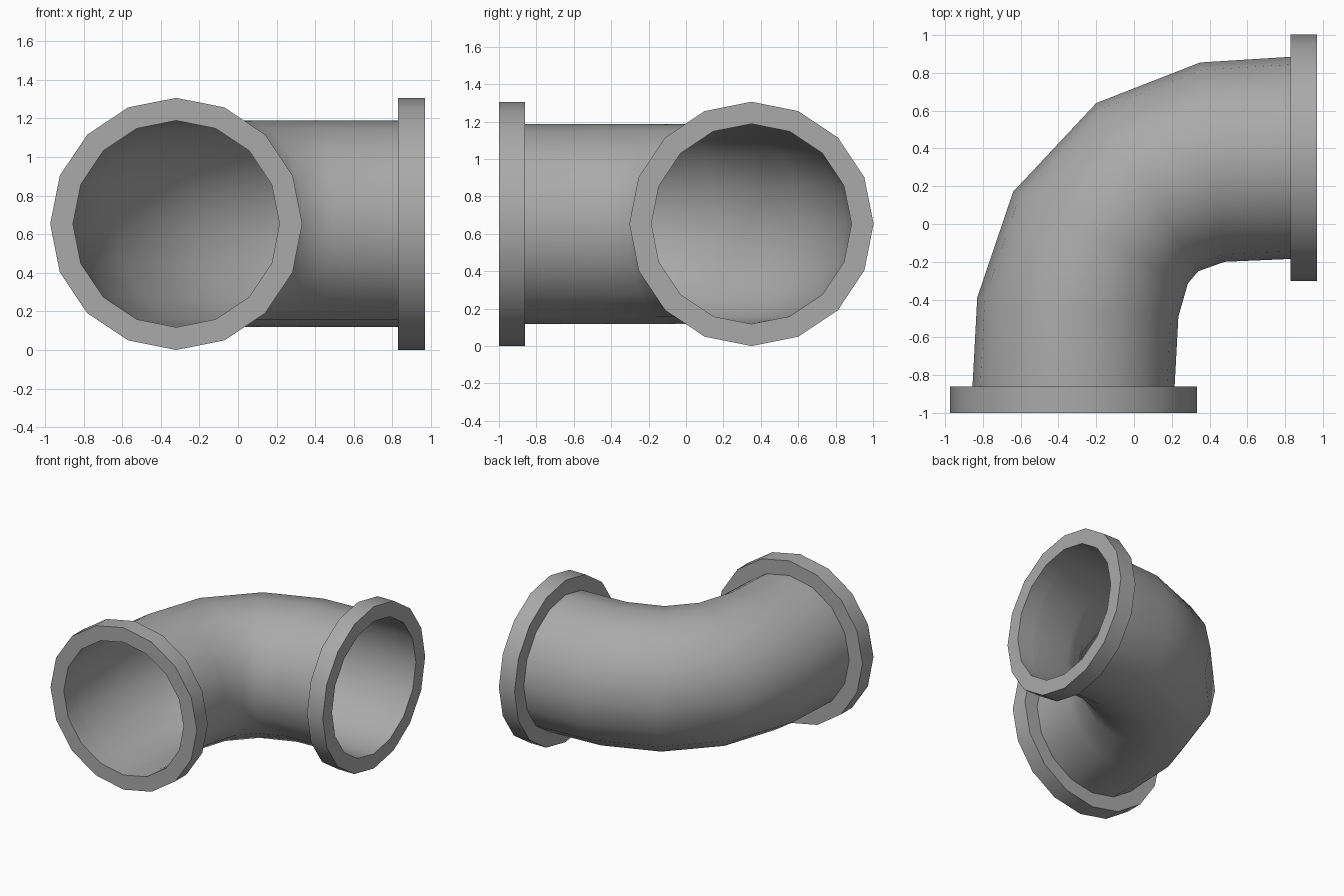
import bpy, bmesh, math
from mathutils import Vector

old = bpy.data.objects.get("Cube")
if old:
    bpy.data.objects.remove(old, do_unlink=True)

SIDES = 16
AXIS_Z = 0.653
BORE = 0.535
RIM = 0.653

grey = bpy.data.materials.new("pipe grey")
grey.use_nodes = True
colour = (0.4, 0.4, 0.4, 1)
grey.diffuse_color = colour
grey.node_tree.nodes["Principled BSDF"].inputs["Base Color"].default_value = colour


def loft(name, rings, closed=False):
    """Skin a row of rings, each (outer point, inner point, height radius)."""
    bm = bmesh.new()
    loops = []
    for a, b, height in rings:
        a, b = Vector((*a, AXIS_Z)), Vector((*b, AXIS_Z))
        mid, half = (a + b) / 2, (b - a) / 2
        turns = [2 * math.pi * i / SIDES for i in range(SIDES)]
        loops.append([bm.verts.new(mid + half * math.cos(t)
                                   + Vector((0, 0, height * math.sin(t)))) for t in turns])
    pairs = list(zip(loops, loops[1:]))
    if closed:
        pairs.append((loops[-1], loops[0]))
    for p, q in pairs:
        for i in range(SIDES):
            j = (i + 1) % SIDES
            bm.faces.new((p[i], p[j], q[j], q[i]))
    bmesh.ops.recalc_face_normals(bm, faces=bm.faces)
    mesh = bpy.data.meshes.new(name)
    bm.to_mesh(mesh)
    bm.free()
    mesh.materials.append(grey)
    obj = bpy.data.objects.new(name, mesh)
    bpy.context.collection.objects.link(obj)
    bpy.ops.object.select_all(action='DESELECT')
    obj.select_set(True)
    bpy.context.view_layer.objects.active = obj
    bpy.ops.object.shade_smooth_by_angle(angle=math.radians(40))
    return obj


# Bent pipe: outside and inside points of the bend at each ring
bend = [((-0.855, -0.86), (0.215, -0.86)),
        ((-0.83, -0.39), (0.235, -0.49)),
        ((-0.64, 0.17), (0.285, -0.315)),
        ((-0.20, 0.64), (0.34, -0.25)),
        ((0.35, 0.855), (0.48, -0.2)),
        ((0.83, 0.885), (0.83, -0.185))]
loft("elbow_pipe", [(a, b, BORE) for a, b in bend])

# Flanges: square-section collars around both open ends
section = [(0, BORE), (0, RIM), (1, RIM), (1, BORE)]
front_y, side_x = (-0.86, -1.0), (0.828, 0.968)
loft("front_flange", [((-0.32 - r, front_y[k]), (-0.32 + r, front_y[k]), r)
                      for k, r in section], closed=True)
loft("side_flange", [((side_x[k], 0.35 + r), (side_x[k], 0.35 - r), r)
                     for k, r in section], closed=True)
